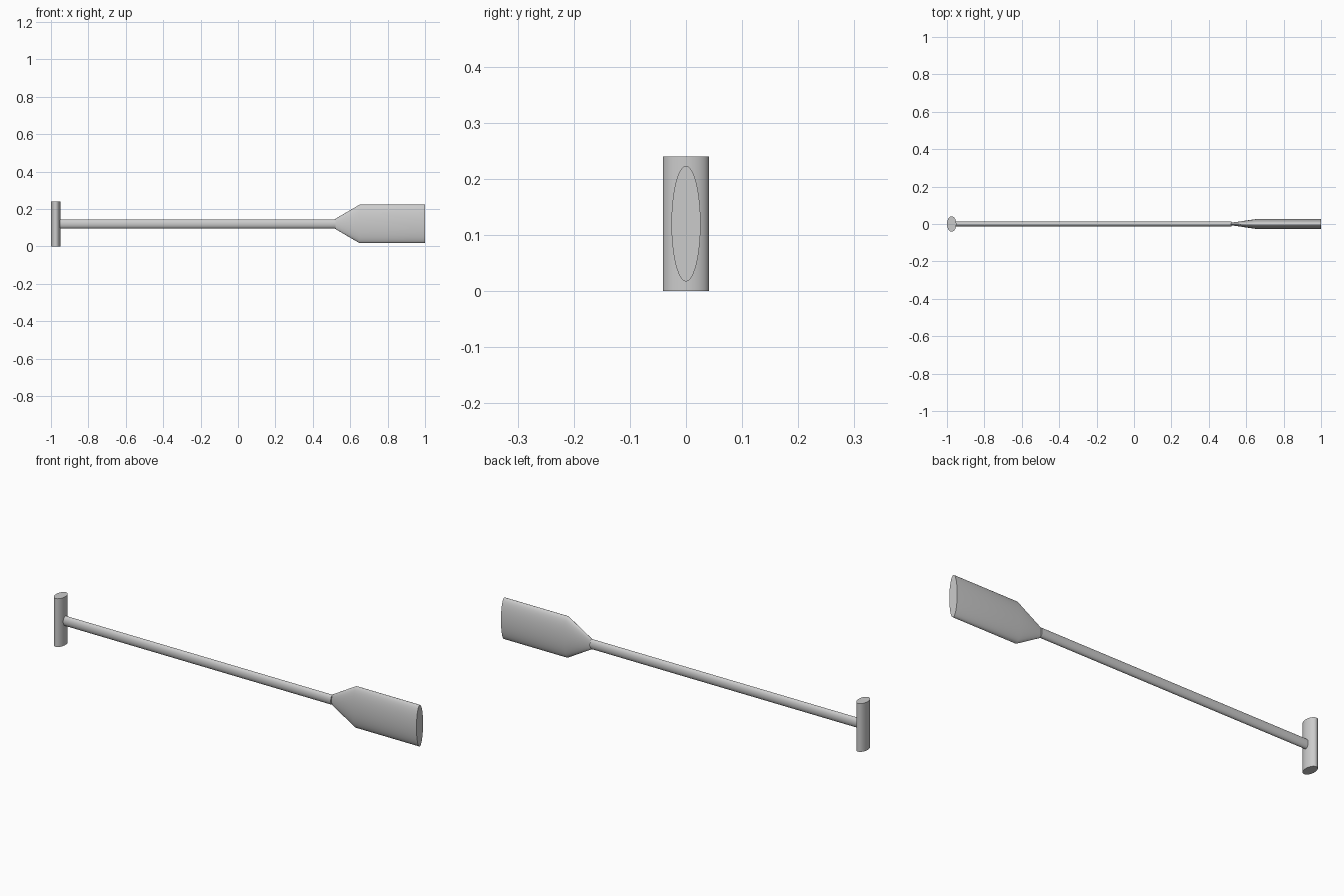
import bpy, bmesh, math

if "Cube" in bpy.data.objects:
    bpy.data.objects.remove(bpy.data.objects["Cube"])

SIDES = 48
MID_Z = 0.12


def loft(name, rings, axis):
    """Capped loft of ellipses. Each ring is (position, half width in y, other half width)."""
    bm = bmesh.new()
    loops = []
    for pos, ry, r2 in rings:
        loop = []
        for i in range(SIDES):
            a = 2 * math.pi * i / SIDES
            y, o = ry * math.cos(a), r2 * math.sin(a)
            co = (pos, y, MID_Z + o) if axis == 'X' else (-0.975 + o, y, pos)
            loop.append(bm.verts.new(co))
        loops.append(loop)
    for a, b in zip(loops, loops[1:]):
        for i in range(SIDES):
            j = (i + 1) % SIDES
            bm.faces.new((a[i], a[j], b[j], b[i]))
    bm.faces.new(loops[0])
    bm.faces.new(loops[-1])
    bmesh.ops.recalc_face_normals(bm, faces=bm.faces)
    mesh = bpy.data.meshes.new(name)
    bm.to_mesh(mesh)
    bm.free()
    obj = bpy.data.objects.new(name, mesh)
    bpy.context.collection.objects.link(obj)
    bpy.ops.object.select_all(action='DESELECT')
    obj.select_set(True)
    bpy.context.view_layer.objects.active = obj
    bpy.ops.object.shade_smooth_by_angle(angle=math.radians(40))
    return obj


# Upright oval grip
loft("grip", [(0.0, 0.041, 0.025), (0.24, 0.041, 0.025)], 'Z')

# Oval shaft, running into the grip
loft("shaft", [(-0.965, 0.0145, 0.024), (0.52, 0.0145, 0.024)], 'X')

# Flat blade flaring from the shaft
loft("blade", [(0.515, 0.006, 0.024), (0.65, 0.026, 0.103), (1.0, 0.026, 0.103)], 'X')
